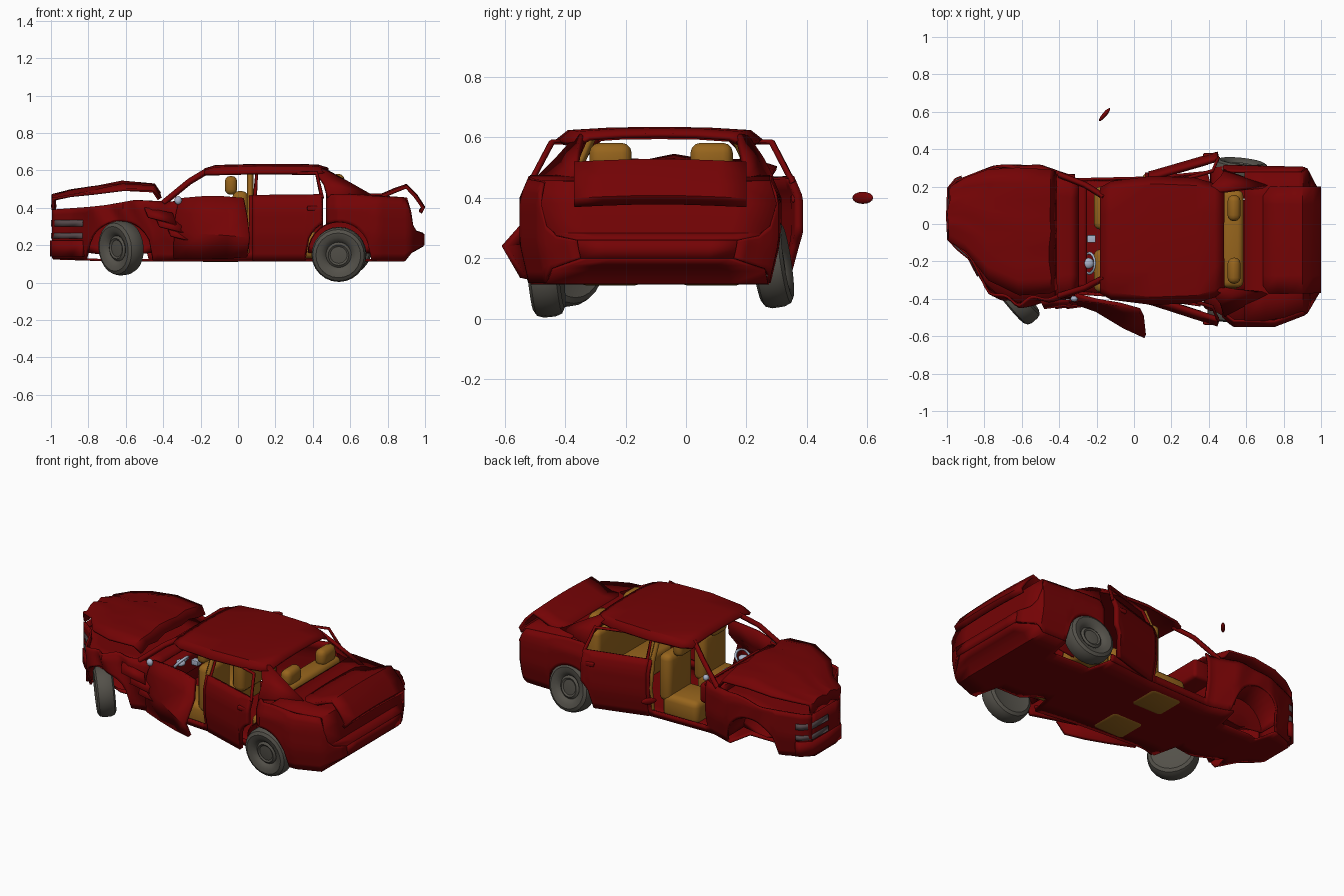
import bpy, bmesh, math, random
from mathutils import Vector, Matrix

random.seed(4)
cube = bpy.data.objects.get("Cube")
if cube:
    bpy.data.objects.remove(cube, do_unlink=True)


def material(name, rgb):
    m = bpy.data.materials.new(name)
    m.use_nodes = True
    m.diffuse_color = (*rgb, 1)
    m.node_tree.nodes["Principled BSDF"].inputs["Base Color"].default_value = (*rgb, 1)
    return m


RED = material("dark red paint", (.175, .001, .0015))
TAN = material("tan upholstery", (.31, .13, .012))
TYRE = material("grey rubber", (.088, .082, .068))
CHROME = material("pale blue metal", (.4, .45, .58))
LAMP = material("dull lamp grey", (.1, .07, .075))


def finish(bm, name, mat, solid=0, angle=35):
    bmesh.ops.recalc_face_normals(bm, faces=bm.faces)
    me = bpy.data.meshes.new(name)
    bm.to_mesh(me)
    bm.free()
    ob = bpy.data.objects.new(name, me)
    bpy.context.collection.objects.link(ob)
    me.materials.append(mat)
    if solid:
        mod = ob.modifiers.new("thickness", "SOLIDIFY")
        mod.thickness, mod.offset = solid, 0
    bpy.ops.object.select_all(action="DESELECT")
    ob.select_set(True)
    bpy.context.view_layer.objects.active = ob
    bpy.ops.object.shade_smooth_by_angle(angle=math.radians(angle))
    return ob


def patch(name, rows, mat=RED, solid=.012, keep=None):
    """Sheet of quads through rows of points."""
    bm = bmesh.new()
    vs = [[bm.verts.new(p) for p in r] for r in rows]
    for a, b in zip(vs, vs[1:]):
        for q in zip(a, a[1:], b[1:], b):
            mid = sum((v.co for v in q), Vector()) / 4
            if keep is None or keep(mid):
                bm.faces.new(q)
    bmesh.ops.delete(bm, geom=[v for v in bm.verts if not v.link_faces], context="VERTS")
    return finish(bm, name, mat, solid)


def block(name, lo, hi, mat=RED, bevel=.02):
    bm = bmesh.new()
    lo, hi = Vector(lo), Vector(hi)
    bmesh.ops.create_cube(bm, size=1, matrix=Matrix.Translation((lo + hi) / 2) @ Matrix.Diagonal((*(hi - lo), 1)))
    bmesh.ops.bevel(bm, geom=bm.edges[:], offset=bevel, segments=3, affect="EDGES", profile=.5)
    return finish(bm, name, mat)


def ellipsoid(name, at, size, mat, yaw=0):
    bm = bmesh.new()
    bmesh.ops.create_uvsphere(bm, u_segments=12, v_segments=8, radius=1,
        matrix=Matrix.Translation(at) @ Matrix.Rotation(yaw, 4, "Z") @ Matrix.Diagonal((*size, 1)))
    return finish(bm, name, mat, angle=60)


def beam(name, pts, r=.013, mat=RED):
    cu = bpy.data.curves.new(name, "CURVE")
    cu.dimensions, cu.bevel_depth, cu.bevel_resolution = "3D", r, 0
    cu.use_fill_caps = True
    sp = cu.splines.new("POLY")
    sp.points.add(len(pts) - 1)
    for p, co in zip(sp.points, pts):
        p.co = (*co, 1)
    cu.materials.append(mat)
    ob = bpy.data.objects.new(name, cu)
    bpy.context.collection.objects.link(ob)


def lerp(t, pts):
    if t <= pts[0][0]:
        return pts[0][1]
    for (a, u), (b, v) in zip(pts, pts[1:]):
        if t <= b:
            return u + (v - u) * (t - a) / (b - a)
    return pts[-1][1]


def span(a, b, n):
    return [a + (b - a) * i / n for i in range(n + 1)]


# Plan outlines, shoulder line and side curvature of the bent shell
OUT = {1: [(-.99, .19), (-.95, .23), (-.74, .31), (-.5, .31), (-.35, .26), (.1, .27), (.5, .31), (.92, .3), (.96, .22), (.99, .17)],
       -1: [(-.99, -.08), (-.88, -.17), (-.78, -.36), (-.62, -.43), (-.35, -.39), (.1, -.42), (.45, -.47),
            (.53, -.545), (.75, -.545), (.92, -.48), (.99, -.36)]}
TOP = [(-1, .39), (-.72, .41), (-.55, .44), (-.35, .43), (-.28, .46), (.6, .47), (.9, .45), (.92, .38), (.935, .28), (.99, .26)]
LOW = [(-1, .13), (-.7, .12), (.9, .12), (.92, .16), (.99, .2)]
BULGE = [(.12, .03), (.25, 0), (.4, 0), (.47, .03), (.6, .09)]
ARCH = {1: [(-.65, .16), (.57, .16)], -1: [(-.63, .17), (.54, .165)]}


def edge(x, z, s):
    return lerp(x, OUT[s]) - s * lerp(z, BULGE)


def low(x, s, grow=0):
    z = lerp(x, LOW)
    for c, r in ARCH[s]:
        if abs(x - c) < r + grow:
            z = max(z, .16 + math.sqrt((r + grow) ** 2 - (x - c) ** 2))
    return z


def side_rows(s, a, b, n, swing=0, dent=0, grow=0):
    rows = []
    for x in span(a, b, n):
        fade = max(0, 1 - abs(x + .6) / .32)
        rows.append([(x, edge(x, z, s) + s * (x - a) * swing + dent * fade * math.sin(38 * x + 22 * z), z)
                     for z in span(low(x, s, grow), lerp(x, TOP), 9)])
    return rows


for s, tag in ((1, "left"), (-1, "right")):
    # Side shell with door openings and arches
    patch(tag + "_body_side", side_rows(s, -.99, .99, 100, dent=.003 if s > 0 else .018),
          keep=lambda m: not (-.31 < m.x < .05 or .08 < m.x < .47) or m.z < .155)
    # Rear door ajar, with window frame and handle
    swing = .19 if s > 0 else .18
    patch(tag + "_rear_door", side_rows(s, .08, .45, 20, swing, grow=.015), solid=.025)

    def on_door(x, z):
        return (x, edge(x, z, s) + s * (x - .08) * swing, z)
    beam(tag + "_rear_window_frame", [on_door(.09, .45), on_door(.1, .585), on_door(.42, .585), on_door(.45, .45)], .011)
    y = on_door(.41, .4)[1]
    block(tag + "_door_handle", (.37, y - .015, .385), (.44, y + .015, .41), bevel=.006)
    # Pillars
    beam(tag + "_front_pillar", [(-.4, edge(-.4, .43, s), .425), (-.26, edge(-.3, .52, s), .54),
                                 (-.16, edge(-.1, .6, s) - s * .03, .6)], .017)
    beam(tag + "_centre_pillar", [(.065, edge(.06, z, s) - s * .012, z) for z in (.14, .3, .46, .6)], .018, TAN)
    inner = .17 if s > 0 else -.34
    patch(tag + "_rear_pillar", [[(.41, edge(.3, .6, s), .6), (.46, inner, .605)],
                                 [(.46, edge(.46, .53, s), .53), (.56, inner + s * .015, .55)],
                                 [(.48, edge(.5, .46, s), .46), (.71, inner + s * .03, .465)]], solid=.02)
    # Wheel housings
    for i, (c, r) in enumerate(ARCH[s]):
        rows = []
        for t in span(0, math.pi, 14):
            x, z = c + r * math.cos(t), .16 + r * math.sin(t)
            inn = lerp(c, OUT[s]) - s * .17
            rows.append([(x, edge(x, z, s), z), (x, inn, z), (c, inn, .14)])
        patch(f"{tag}_wheel_housing_{i}", rows, solid=.006)


def across(x, z, inset=0):
    return [(x, y, z) for y in span(edge(x, z, -1) + inset, edge(x, z, 1) - inset, 6)]


def floor_row(x):
    a, b = [lerp(x, OUT[s]) - s * (.18 if low(x, s) > .21 else .03) for s in (-1, 1)]
    return [(x, y, lerp(x, LOW)) for y in span(a, b, 6)]


# Floor, decks and end panels
patch("floor_pan", [floor_row(x) for x in span(-.99, .99, 60)])
patch("engine_bay_cover", [across(x, lerp(x, TOP) - .05, .01) for x in span(-.98, -.38, 10)])
patch("scuttle", [across(x, z, .01) for x, z in ((-.42, .37), (-.41, .42), (-.34, .425), (-.3, .41))])
patch("rear_deck", [across(x, lerp(x, TOP)) for x in (.59, .7, .8, .88, .9, .92, .935, .99)])
patch("rear_bumper_face", [across(.99, z) for z in (.2, .23, .26)], solid=.012)
patch("nose_panel", [across(-.985, z) for z in (.13, .2, .25, .3, .38)])
patch("rear_bulkhead", [across(.6, z, .19) for z in (.12, .3, .45)])
patch("front_bulkhead", [across(-.38, z, .02) for z in (.12, .3, .42)])

# Bumper lip and lamp strips on the crushed nose
left_wrap = [(x, edge(x, .3, 1) + .008) for x in (-.92, -.95)] + [(-.99, .19), (-.995, .04)]
right_wrap = [(-.99, -.08)] + [(x, edge(x, .3, -1) - .012) for x in (-.94, -.88, -.83)]
patch("front_bumper", [[(x, y, z) for x, y in left_wrap + right_wrap] for z in (.14, .225)], solid=.02)
for tag, wrap in (("left", left_wrap), ("right", right_wrap)):
    for part, a, b in (("upper", .3, .335), ("lower", .235, .265)):
        patch(f"{tag}_{part}_lamp", [[(x, y, z) for x, y in wrap] for z in (a, b)], LAMP, .008)

# Buckled bonnet standing clear of the wings
rows = []
for x, z, l, r in ((-.985, .41, .19, -.08), (-.985, .465, .2, -.09), (-.9, .485, .25, -.15), (-.78, .505, .29, -.3),
                   (-.62, .53, .3, -.38), (-.45, .52, .29, -.37), (-.42, .475, .28, -.35)):
    rows.append([(x + random.uniform(-.008, .008), y, z - .025 * k * k + .009 * math.sin(9 * k + 8 * x))
                 for k, y in zip(span(-1, 1, 8), span(r, l, 8))])
patch("bonnet", rows, solid=.014)

# Sprung boot lid with folded tail
patch("boot_lid", [[(x, y, z + .008 * math.cos(6 * (y + .09))) for y in span(-.37, .2, 6)] for x, z in
                   ((.69, .46), (.77, .46), (.84, .49), (.9, .512), (.95, .46), (.99, .4), (.975, .375))], solid=.018)

# Roof, narrowing at both ends
crown = [(-.34, .585), (-.3, .617), (-.16, .625), (0, .627), (.16, .625), (.3, .617), (.34, .585)]
patch("roof", [[(x, y * w - .088, max(z - d, .58)) for y, z in crown] for x, d, w in
               ((-.18, .025, .82), (-.12, .006, .92), (.1, 0, 1), (.33, 0, .97), (.43, .004, .88), (.48, .02, .77))], solid=.016)

# Torn right front door
patch("right_front_door", [[(-.34, -.39, .13), (-.34, -.41, .28), (-.33, -.4, .37), (-.31, -.38, .45)],
                           [(-.2, -.45, .13), (-.2, -.46, .26), (-.18, -.42, .36), (-.2, -.41, .46)],
                           [(-.06, -.5, .13), (-.05, -.55, .25), (-.05, -.47, .36), (-.08, -.43, .46)],
                           [(.05, -.54, .14), (.06, -.6, .24), (.05, -.5, .35), (.03, -.46, .45)]], solid=.022)
# Crumpled wing shards
for i in range(3):
    x, z = -.5 + .06 * i, .35 - .05 * i
    patch(f"wing_shard_{i}", [[(x, -.41, z + .05), (x + .15, -.41, z + .02)],
                              [(x + .02, -.45, z), (x + .17, -.43, z - .04)]])

# Cabin
block("dashboard", (-.4, -.34, .28), (-.25, .23, .4))
for i, y in enumerate((.085, -.25)):
    block(f"front_seat_cushion_{i}", (-.215, y - .115, .11), (.03, y + .115, .25), TAN, .035)
    block(f"front_seat_back_{i}", (-.03, y - .115, .2), (.055, y + .115, .49), TAN, .035)
    block(f"front_headrest_{i}", (-.07, y - .065, .47), (-.005, y + .065, .57), TAN, .028)
    block(f"rear_headrest_{i}", (.5, y - .07, .48), (.57, y + .07, .582), TAN, .033)
block("rear_seat_cushion", (.33, -.35, .13), (.56, .19, .27), TAN, .03)
block("rear_seat_back", (.47, -.34, .2), (.585, .18, .5), TAN, .03)
ring = [(-.24 + .03 * math.sin(t), -.21 + .055 * math.cos(t), .39 + .035 * math.sin(t)) for t in span(0, math.tau, 16)]
beam("steering_wheel", ring, .008, CHROME)
ellipsoid("steering_hub", (-.245, -.21, .385), (.03, .03, .018), CHROME)
block("dash_dial", (-.25, -.1, .33), (-.205, -.06, .36), CHROME, .004)
ellipsoid("gear_knob", (-.08, -.08, .27), (.018, .018, .018), CHROME)
ellipsoid("right_mirror", (-.32, -.4, .44), (.02, .016, .022), CHROME)
ellipsoid("loose_mirror", (-.157, .585, .4), (.045, .012, .02), RED, math.radians(50))

# Wheels, turned from one profile
PROFILE = [(.001, -.04), (.09, -.045), (.12, -.052), (.138, -.042), (.146, -.02), (.146, .02), (.138, .042),
           (.12, .052), (.095, .048), (.076, .036), (.068, .026), (.055, .036), (.045, .03), (.001, .034)]


def wheel(name, at, yaw, lean=0):
    bm = bmesh.new()
    vs = [bm.verts.new((r, 0, w)) for r, w in PROFILE]
    es = [bm.edges.new(p) for p in zip(vs, vs[1:])]
    bmesh.ops.spin(bm, geom=vs + es, cent=(0, 0, 0), axis=(0, 0, 1), angle=math.tau, steps=24, use_duplicate=False)
    bmesh.ops.remove_doubles(bm, verts=bm.verts, dist=.002)
    turn = Matrix.Rotation(yaw, 4, "Z") @ Matrix.Rotation(math.pi / 2 + lean, 4, "X")
    bm.transform(Matrix.Translation(at) @ turn)
    finish(bm, name, TYRE)


wheel("right_front_wheel", (-.625, -.405, .185), math.radians(-50), .08)
wheel("right_rear_wheel", (.54, -.465, .151), math.radians(-4), .1)
wheel("left_rear_wheel", (.57, .285, .182), math.radians(174), -.15)
